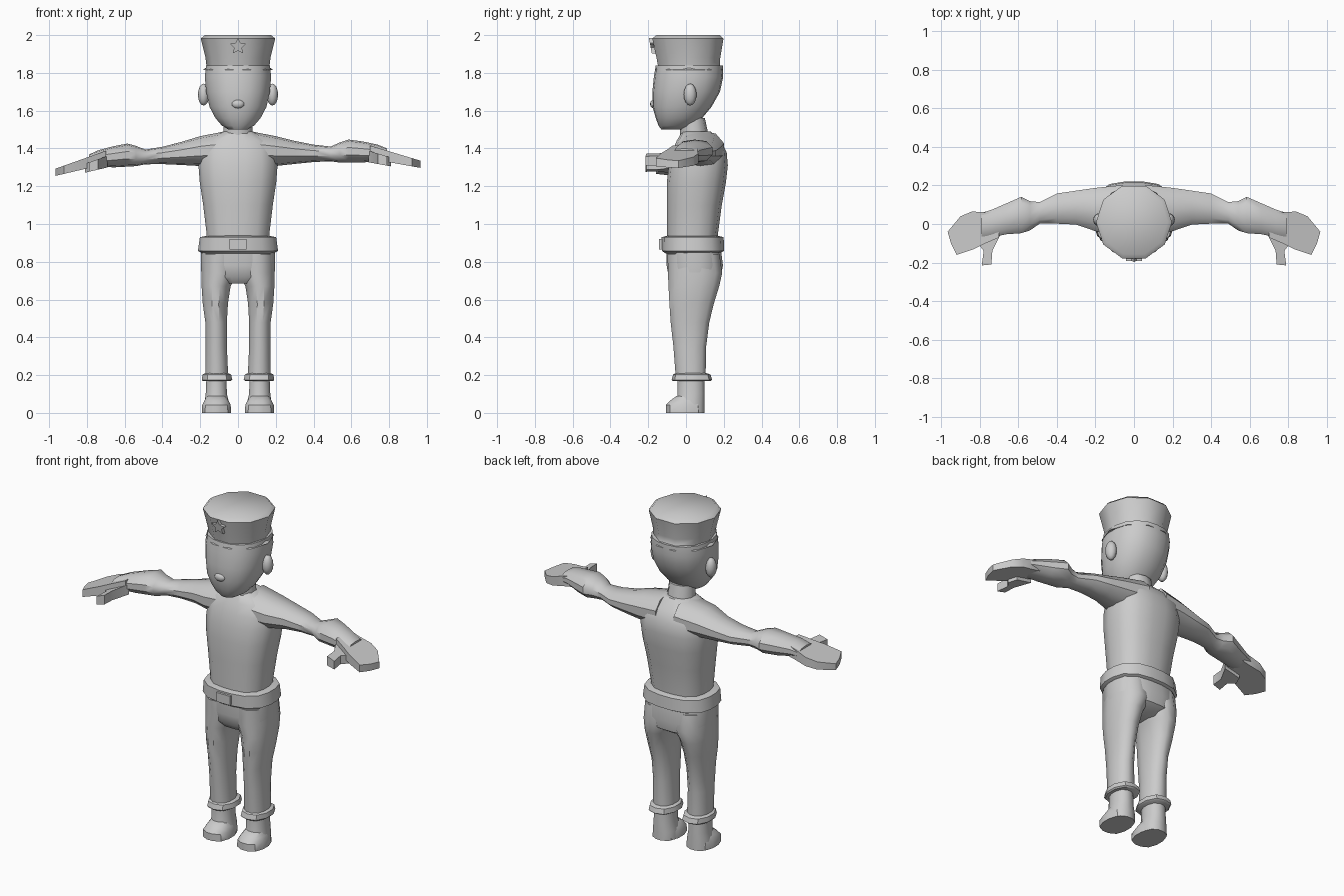
import bpy, bmesh, math
from mathutils import Vector

grey = bpy.data.materials.new("plain grey")
grey.diffuse_color = (0.6, 0.6, 0.6, 1)


def finish(name, bm, angle=40):
    bmesh.ops.recalc_face_normals(bm, faces=bm.faces)
    me = bpy.data.meshes.new(name)
    bm.to_mesh(me)
    bm.free()
    me.materials.append(grey)
    ob = bpy.data.objects.new(name, me)
    bpy.context.collection.objects.link(ob)
    bpy.ops.object.select_all(action='DESELECT')
    ob.select_set(True)
    bpy.context.view_layer.objects.active = ob
    bpy.ops.object.shade_smooth_by_angle(angle=math.radians(angle))
    return ob


def loft(name, rings, axis='z', n=16, power=2.4, place=lambda v: v, angle=40, turn=0.5):
    """Skin rounded sections; each ring is (position, a0, a1, b0, b1)."""
    bm = bmesh.new()
    loops = []
    for p, a0, a1, b0, b1 in rings:
        loop = []
        for i in range(n):
            t = 2 * math.pi * (i + turn) / n
            c, s = math.cos(t), math.sin(t)
            k = (abs(c) ** power + abs(s) ** power) ** (-1 / power)
            a = (a0 + a1) / 2 + (a1 - a0) / 2 * c * k
            b = (b0 + b1) / 2 + (b1 - b0) / 2 * s * k
            v = Vector((a, b, p)) if axis == 'z' else Vector((p, a, b))
            loop.append(bm.verts.new(place(v)))
        loops.append(loop)
    for u, w in zip(loops, loops[1:]):
        for i in range(n):
            j = (i + 1) % n
            bm.faces.new((u[i], u[j], w[j], w[i]))
    bm.faces.new(loops[0])
    bm.faces.new(loops[-1])
    return finish(name, bm, angle)


def body(name, rings, **kw):
    """Loft centred on x = 0; each ring is (z, half_width, y0, y1)."""
    return loft(name, [(z, -w, w, a, b) for z, w, a, b in rings], **kw)


def prism(name, pts, z0, z1, place):
    """Extrude an outline; place maps (u, v, depth) into the model."""
    bm = bmesh.new()
    lo = [bm.verts.new(place(Vector((u, v, z0)))) for u, v in pts]
    hi = [bm.verts.new(place(Vector((u, v, z1)))) for u, v in pts]
    bm.faces.new(lo)
    bm.faces.new(hi)
    for i in range(len(pts)):
        j = (i + 1) % len(pts)
        bm.faces.new((lo[i], lo[j], hi[j], hi[i]))
    return finish(name, bm, 30)


def ball(name, centre, size):
    bm = bmesh.new()
    bmesh.ops.create_uvsphere(bm, u_segments=12, v_segments=8, radius=1)
    for v in bm.verts:
        v.co = Vector(c + s * q for c, s, q in zip(centre, size, v.co))
    return finish(name, bm)


# Head and neck
body("head", [(1.50, 0.05, -0.13, -0.01), (1.52, 0.085, -0.145, 0.04), (1.56, 0.12, -0.16, 0.085),
              (1.62, 0.152, -0.177, 0.135), (1.70, 0.17, -0.178, 0.18),
              (1.78, 0.177, -0.17, 0.197), (1.84, 0.17, -0.16, 0.195)], power=2.3, n=18)
body("neck", [(1.42, 0.085, -0.03, 0.13), (1.56, 0.075, -0.035, 0.10)], n=10, power=2.2)
ball("nose", (0, -0.172, 1.635), (0.034, 0.018, 0.023))

# Hat with flared crown, lower rim and star badge
body("hat", [(1.815, 0.187, -0.172, 0.203), (1.83, 0.166, -0.155, 0.187), (1.88, 0.172, -0.165, 0.190),
             (1.982, 0.197, -0.188, 0.208), (2.0, 0.175, -0.165, 0.188)],
     n=10, power=2, angle=50, turn=0)
star = [((0.045 if i % 2 == 0 else 0.022) * math.sin(i * math.pi / 5),
         (0.045 if i % 2 == 0 else 0.022) * math.cos(i * math.pi / 5)) for i in range(10)]
prism("star_badge", star, 0.155, 0.188,
      lambda v: Vector((v.x, -v.z - 0.2 * v.y, 1.94 + v.y)))

# Torso
body("torso", [(0.88, 0.165, -0.10, 0.165), (0.95, 0.167, -0.10, 0.17), (1.10, 0.185, -0.102, 0.19),
               (1.22, 0.203, -0.102, 0.212), (1.31, 0.21, -0.092, 0.222), (1.38, 0.205, -0.075, 0.216),
               (1.44, 0.18, -0.05, 0.185), (1.49, 0.08, -0.02, 0.13)], power=2.8)

# Belt and buckle
body("belt", [(0.845, 0.19, -0.11, 0.18), (0.858, 0.213, -0.128, 0.203),
              (0.93, 0.203, -0.13, 0.20), (0.938, 0.165, -0.10, 0.17)], power=2.7, angle=35)
prism("buckle", [(-0.045, 0.865), (0.045, 0.865), (0.045, 0.92), (-0.045, 0.92)], 0.12, 0.142,
      lambda v: Vector((v.x, -v.z, v.y)))

# Trouser seat
body("trouser_seat", [(0.685, 0.13, -0.06, 0.13), (0.72, 0.193, -0.092, 0.185), (0.78, 0.198, -0.103, 0.196),
                      (0.87, 0.196, -0.105, 0.185)], power=2.8)

for s, side in ((-1, "left"), (1, "right")):
    def mirror(v, s=s):
        return Vector((s * v.x, v.y, v.z))

    # One arm hangs slightly lower than the other
    def limb(v, s=s):
        drop = 0.055 * max(0, v.x - 0.2) if s < 0 else 0
        return Vector((s * v.x, v.y, v.z - drop))

    # Arm, sleeve end and wrist
    loft(side + "_arm", [(0.06, -0.05, 0.205, 1.30, 1.492), (0.20, -0.04, 0.19, 1.307, 1.465),
                         (0.30, -0.005, 0.175, 1.318, 1.44), (0.40, 0.0, 0.16, 1.328, 1.42),
                         (0.49, 0.0, 0.115, 1.332, 1.41), (0.54, -0.035, 0.12, 1.325, 1.432),
                         (0.585, -0.05, 0.143, 1.325, 1.447), (0.66, -0.055, 0.11, 1.325, 1.437),
                         (0.74, -0.07, 0.075, 1.335, 1.42), (0.79, -0.08, 0.06, 1.34, 1.40)],
         axis='x', n=10, power=2.5, place=limb)

    # Mitten hand, tapering down toward the fingertips
    def hand(v):
        return limb(Vector((v.x, v.y, v.z - 0.30 * (v.x - 0.70) * (0.6 if v.z < 1.37 else 1))))
    outline = [(0.70, -0.07), (0.77, -0.10), (0.83, -0.13), (0.92, -0.16),
               (0.95, -0.10), (0.967, -0.04), (0.90, 0.04), (0.84, 0.065), (0.77, 0.06), (0.70, 0.06)]
    prism(side + "_hand", outline, 1.345, 1.415, hand)
    prism(side + "_thumb", [(0.69, -0.05), (0.735, -0.14), (0.74, -0.21), (0.79, -0.215),
                            (0.78, -0.14), (0.81, -0.10), (0.79, -0.05)], 1.325, 1.385, hand)

    # Ear
    ball(side + "_ear", (s * 0.182, 0.022, 1.685), (0.03, 0.034, 0.058))

    # Trouser leg and turned cuff
    loft(side + "_trouser_leg", [(0.18, 0.05, 0.175, -0.055, 0.105), (0.35, 0.058, 0.172, -0.068, 0.108),
                                 (0.48, 0.058, 0.174, -0.083, 0.125), (0.58, 0.052, 0.188, -0.09, 0.15),
                                 (0.67, 0.038, 0.194, -0.095, 0.178), (0.74, 0.0, 0.196, -0.098, 0.194),
                                 (0.84, 0.0, 0.194, -0.1, 0.18)], n=12, place=mirror)
    loft(side + "_cuff", [(0.168, 0.038, 0.187, -0.07, 0.13), (0.175, 0.028, 0.194, -0.076, 0.138),
                          (0.203, 0.034, 0.19, -0.068, 0.13), (0.21, 0.05, 0.175, -0.055, 0.11)],
         n=10, place=mirror)

    # Boot: upright ankle and low toe on a flat sole
    loft(side + "_boot_ankle", [(0.0, 0.042, 0.184, -0.06, 0.10), (0.05, 0.045, 0.18, -0.055, 0.10),
                                (0.10, 0.058, 0.172, -0.045, 0.10), (0.19, 0.06, 0.168, -0.045, 0.098)],
         n=12, place=mirror)
    loft(side + "_boot_toe", [(0.0, 0.036, 0.192, -0.107, 0.09), (0.042, 0.038, 0.19, -0.107, 0.085),
                              (0.065, 0.05, 0.178, -0.085, 0.08), (0.09, 0.065, 0.165, -0.05, 0.07)],
         n=12, power=2.7, place=mirror)
